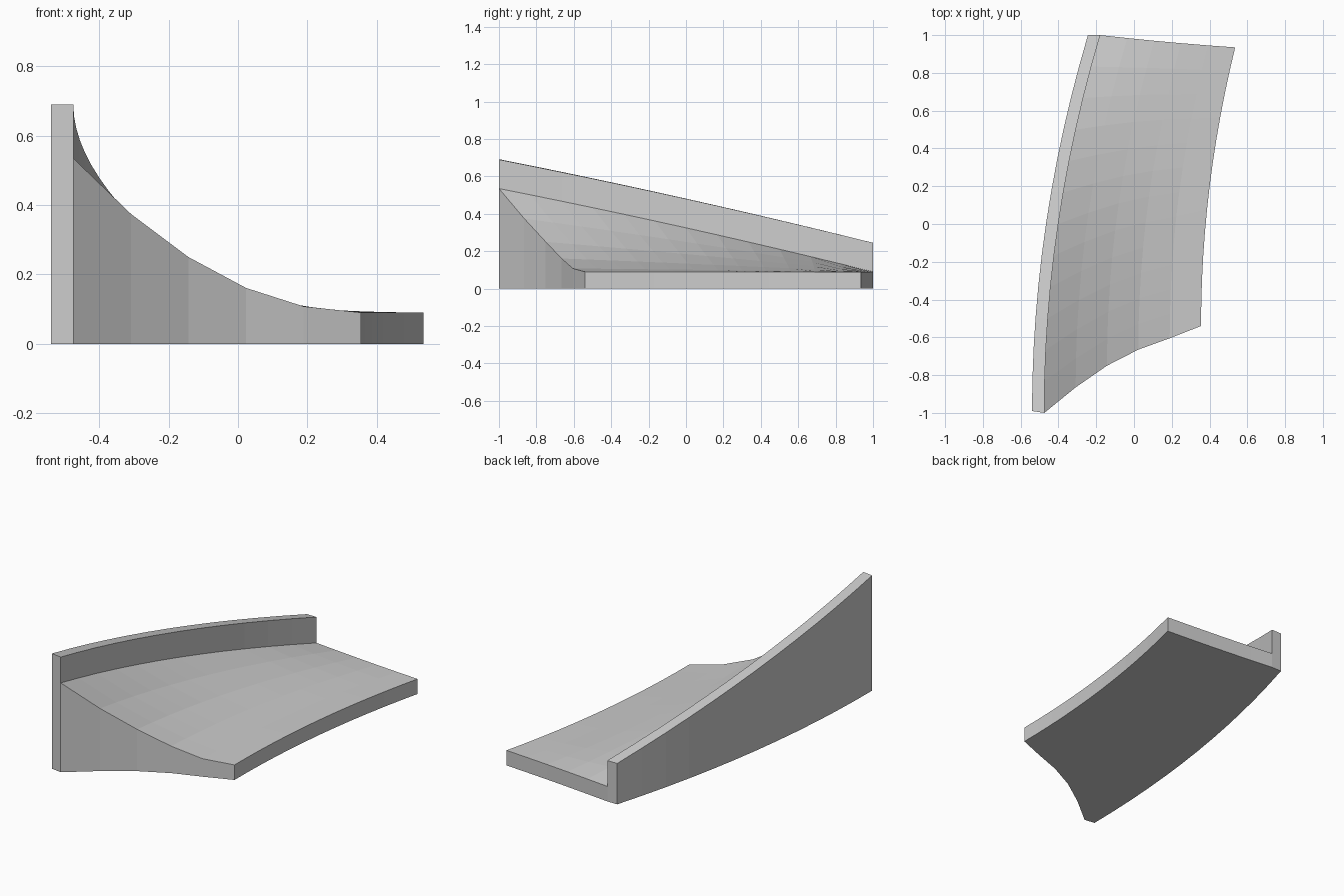
import bpy, bmesh

if "Cube" in bpy.data.objects:
    bpy.data.objects.remove(bpy.data.objects["Cube"])

SECTIONS = 12                                        # steps along the sweep
STEPS = 5                                            # steps across the ramp
BOW = [0, 0.043, 0.066, 0.059, 0.027, 0]             # front edge bulge in y
EDGE = 0.09                                          # slab thickness at the low edge


def lerp(a, b, s):
    return a + (b - a) * s


def section(s):
    """Closed cross-section loop at position s (0 front, 1 back)."""
    yo, yi, yr = lerp(-0.99, 1, s), lerp(-1, 1, s), lerp(-0.54, 0.935, s)
    xo = -0.54 + 0.074 * (yo + 1) ** 2
    xi = -0.475 + 0.074 * (yi + 1) ** 2
    xr = 0.355 + 0.083 * (yr + 0.54) ** 2
    sag = 0.05 * s * (1 - s)
    z_wall = lerp(0.69, 0.245, s) + sag
    z_in = lerp(0.535, EDGE, s) + sag
    top, bottom = [], []
    for i in range(STEPS + 1):
        t = i / STEPS
        x = lerp(xi, xr, t)
        y = lerp(yi, yr, t) + BOW[i] * (1 - s) - 0.016 * s * t * (1 - t)
        top.append((x, y, EDGE + (z_in - EDGE) * (1 - t) ** 2))
        bottom.append((x, y, 0))
    return [(xo, yo, 0), (xo, yo, z_wall), (xi, yi, z_wall)] + top + bottom[::-1]


bm = bmesh.new()
rings = [[bm.verts.new(p) for p in section(k / SECTIONS)] for k in range(SECTIONS + 1)]
n = len(rings[0])

# Outer skin: wall, curved ramp surface, low edge and underside
for a, b in zip(rings, rings[1:]):
    for i in range(n):
        j = (i + 1) % n
        bm.faces.new((a[i], a[j], b[j], b[i]))

# End caps: wall end plus strips under the ramp profile
for r in (rings[0], rings[-1]):
    bm.faces.new((r[0], r[1], r[2], r[3], r[n - 1]))
    for i in range(STEPS):
        bm.faces.new((r[3 + i], r[4 + i], r[n - 2 - i], r[n - 1 - i]))

bmesh.ops.recalc_face_normals(bm, faces=bm.faces)
mesh = bpy.data.meshes.new("curved_ramp_with_wall")
bm.to_mesh(mesh)
bm.free()
obj = bpy.data.objects.new("curved_ramp_with_wall", mesh)
bpy.context.collection.objects.link(obj)
